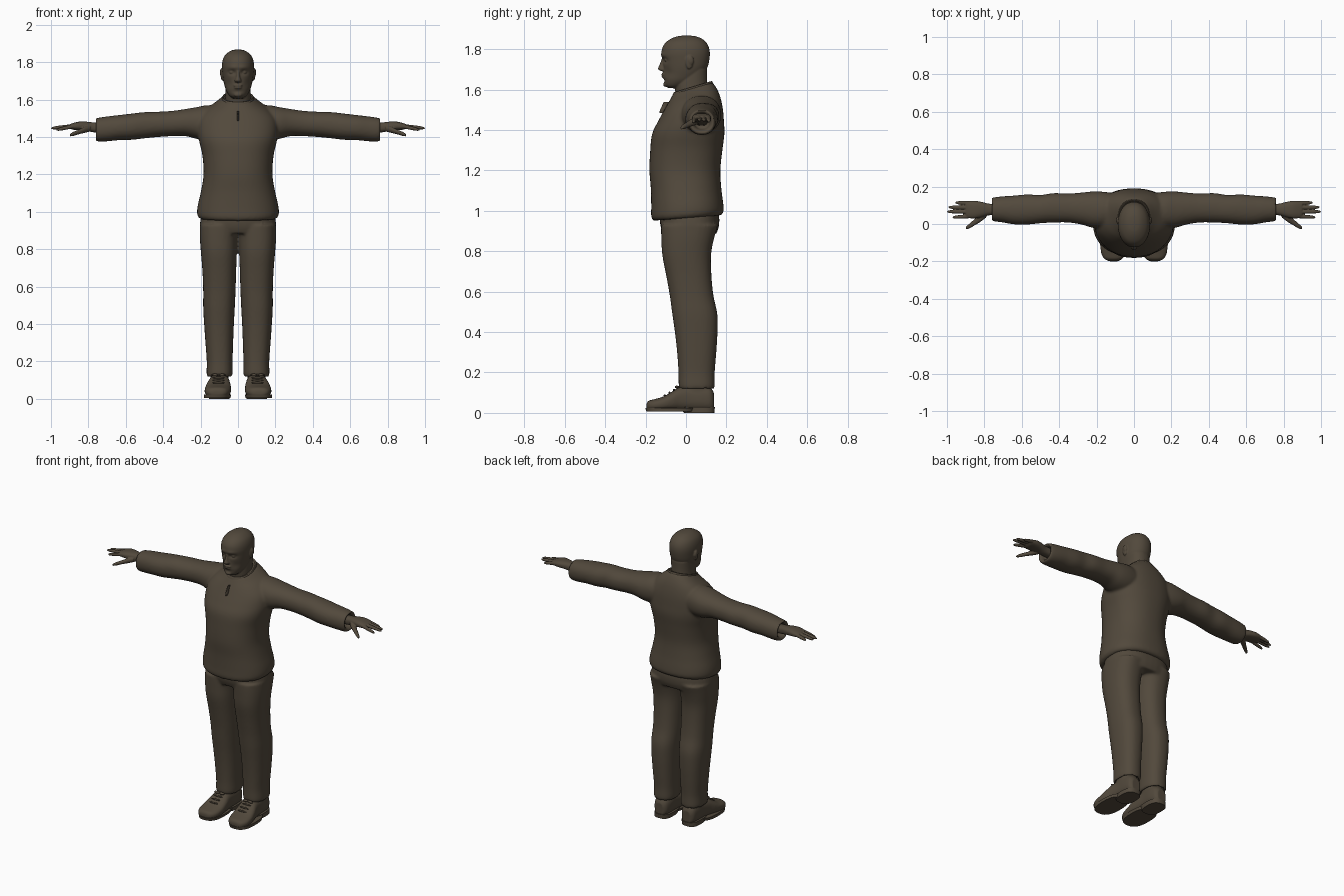
import bpy, bmesh, math
from mathutils import Matrix, Vector

brown = bpy.data.materials.new("dark brown")
brown.diffuse_color = (0.084, 0.066, 0.045, 1)


def spline(p0, p1, p2, p3, t):
    return [0.5 * (2 * b + (c - a) * t + (2 * a - 5 * b + 4 * c - d) * t * t
            + (3 * b - a - 3 * c + d) * t ** 3) for a, b, c, d in zip(p0, p1, p2, p3)]


def loft(bm, axis, rows, p=2.2, n=40, mirror=False, steps=4, tweak=None):
    """Skin rows of (position, a0, a1, b0, b1, tilt): box-bounded superellipses along an axis."""
    rows = [tuple(r) + (0,) * (6 - len(r)) for r in rows]
    fine = []
    for i in range(len(rows) - 1):
        q = [rows[max(i - 1, 0)], rows[i], rows[i + 1], rows[min(i + 2, len(rows) - 1)]]
        fine += [spline(*q, s / steps) for s in range(steps)]
    fine.append(rows[-1])
    for sx in ((1, -1) if mirror else (1,)):
        rings = []
        for t, a0, a1, b0, b1, tilt in fine:
            ring = []
            for k in range(n):
                c, s = math.cos(2 * math.pi * k / n), math.sin(2 * math.pi * k / n)
                da = math.copysign(abs(c) ** (2 / p), c) * (a1 - a0) / 2
                db = math.copysign(abs(s) ** (2 / p), s) * (b1 - b0) / 2
                a, b, u = (a0 + a1) / 2 + da, (b0 + b1) / 2 + db, t + tilt * db
                co = {'x': (u, a, b), 'y': (a, u, b), 'z': (a, b, u)}[axis]
                if tweak:
                    co = tweak(*co)
                ring.append(bm.verts.new((co[0] * sx, co[1], co[2])))
            rings.append(ring)
        for r0, r1 in zip(rings, rings[1:]):
            for k in range(n):
                bm.faces.new((r0[k], r0[(k + 1) % n], r1[(k + 1) % n], r1[k]))
        bm.faces.new(rings[0])
        bm.faces.new(rings[-1])


def ball(bm, loc, size, rot=0, mirror=False):
    for sx in ((1, -1) if mirror else (1,)):
        m = (Matrix.Translation((loc[0] * sx, loc[1], loc[2])) @ Matrix.Rotation(rot, 4, 'X')
             @ Matrix.Diagonal((*size, 1)))
        bmesh.ops.create_uvsphere(bm, u_segments=20, v_segments=12, radius=1, matrix=m)


def finish(name, bm, voxel=0, smooth=3):
    bmesh.ops.recalc_face_normals(bm, faces=bm.faces)
    for f in bm.faces:
        f.smooth = True
    me = bpy.data.meshes.new(name)
    bm.to_mesh(me)
    bm.free()
    me.materials.append(brown)
    ob = bpy.data.objects.new(name, me)
    bpy.context.collection.objects.link(ob)
    if voxel:
        r = ob.modifiers.new("blend", 'REMESH')
        r.mode, r.voxel_size, r.use_smooth_shade = 'VOXEL', voxel, True
        s = ob.modifiers.new("soften", 'SMOOTH')
        s.factor, s.iterations = 0.5, smooth
    return ob


def sym(t, w, b0, b1, tilt=0):
    return (t, -w, w, b0, b1, tilt)


# sweater: torso, sleeves with hollow cuffs
bm = bmesh.new()
loft(bm, 'z', [sym(.965, .205, -.160, .175, .08), sym(.985, .218, -.172, .186, .08),
               sym(1.03, .216, -.172, .184, .05), sym(1.11, .198, -.174, .175),
               sym(1.20, .184, -.181, .170), sym(1.30, .190, -.177, .180),
               sym(1.38, .208, -.168, .190), sym(1.44, .215, -.140, .188),
               sym(1.50, .205, -.112, .182, .06), sym(1.55, .165, -.090, .168, .15),
               sym(1.585, .115, -.075, .148, .25), sym(1.61, .082, -.062, .128, .3)], p=2.3, n=56)
loft(bm, 'x', [(.08, .00, .16, 1.40, 1.56), (.16, -.02, .172, 1.385, 1.57),
               (.22, -.02, .174, 1.39, 1.56), (.28, -.003, .168, 1.405, 1.55),
               (.35, .008, .163, 1.405, 1.54), (.43, .008, .165, 1.40, 1.535),
               (.50, .004, .155, 1.393, 1.533), (.57, -.003, .158, 1.385, 1.525),
               (.64, -.002, .152, 1.383, 1.517), (.70, .008, .148, 1.377, 1.51),
               (.745, .014, .143, 1.376, 1.503), (.762, .02, .138, 1.384, 1.498),
               (.75, .036, .122, 1.40, 1.485), (.72, .04, .118, 1.405, 1.48)], mirror=True)
finish("sweater", bm, .008, 5)

# collar band, zip flap and hem roll
bm = bmesh.new()
loft(bm, 'z', [sym(1.575, .086, -.07, .135, .3), sym(1.598, .087, -.068, .134, .3),
               sym(1.615, .082, -.060, .128, .3), sym(1.605, .072, -.05, .118, .3),
               sym(1.58, .070, -.05, .116, .3)], n=48)
finish("collar", bm)
bm = bmesh.new()
loft(bm, 'z', [sym(1.485, .003, -.132, -.10), sym(1.50, .006, -.128, -.10),
               sym(1.52, .004, -.119, -.09), sym(1.54, .005, -.11, -.08)], n=12)
finish("zip_pull", bm)

# trousers: hips and two legs
bm = bmesh.new()
loft(bm, 'z', [sym(.885, .196, -.112, .150), sym(.92, .204, -.125, .162),
               sym(.96, .200, -.130, .165), sym(1.0, .19, -.13, .16)], p=2.4)
loft(bm, 'z', [(.15, .048, .150, -.015, .12), (.125, .044, .156, -.022, .128), (.118, .036, .163, -.03, .136),
               (.135, .029, .168, -.036, .142), (.20, .029, .167, -.037, .142),
               (.30, .026, .174, -.044, .150), (.40, .022, .181, -.055, .156),
               (.49, .017, .186, -.068, .155), (.58, .013, .186, -.080, .136),
               (.68, .010, .190, -.098, .126), (.78, .006, .198, -.117, .124),
               (.86, .001, .204, -.122, .138), (.93, -.01, .205, -.124, .160)],
     p=2.35, mirror=True)
finish("trousers", bm, .008, 4)

# head, neck, nose, brow, lips and ears
def face(x, y, z):
    if y < 0:
        g = lambda cx, cz, sx, sz: math.exp(-((abs(x) - cx) / sx) ** 2 - ((z - cz) / sz) ** 2)
        y += .013 * g(.033, 1.745, .02, .012) - .005 * g(.025, 1.772, .03, .010)
        y += .005 * g(.05, 1.685, .018, .02) + .004 * g(0, 1.645, .03, .008)
        y -= .006 * g(0, 1.672, .022, .016)
    return x, y, z

bm = bmesh.new()
loft(bm, 'z', [sym(1.607, .026, -.085, -.03), sym(1.62, .045, -.103, .0), sym(1.645, .062, -.110, .05),
               sym(1.675, .072, -.111, .085), sym(1.71, .080, -.112, .106), sym(1.745, .084, -.117, .115),
               sym(1.78, .086, -.121, .118), sym(1.81, .082, -.116, .113), sym(1.835, .071, -.099, .099),
               sym(1.853, .052, -.072, .077), sym(1.864, .031, -.042, .048), sym(1.868, .008, -.012, .016)],
     p=2.15, n=72, steps=6, tweak=face)
loft(bm, 'z', [sym(1.53, .072, -.045, .12), sym(1.58, .069, -.052, .11),
               sym(1.64, .067, -.055, .105), sym(1.70, .066, -.03, .105)])
loft(bm, 'z', [sym(1.692, .013, -.124, -.09), sym(1.698, .019, -.136, -.09), sym(1.706, .017, -.139, -.09),
               sym(1.722, .011, -.132, -.09), sym(1.745, .009, -.123, -.09), sym(1.762, .010, -.117, -.09)], n=20)
ball(bm, (0, -.113, 1.676), (.024, .009, .0055))
ball(bm, (0, -.112, 1.664), (.020, .009, .006))
ball(bm, (0, -.101, 1.626), (.022, .012, .012))
ball(bm, (.033, -.093, 1.746), (.014, .014, .010), mirror=True)
ball(bm, (.084, .014, 1.735), (.009, .018, .034), .15, True)
ball(bm, (.088, .022, 1.745), (.009, .016, .024), .15, True)
finish("head", bm, .004, 2)

# hands: wrist, palm, fingers, thumb
bm = bmesh.new()
loft(bm, 'x', [(.70, .045, .108, 1.42, 1.475), (.77, .047, .108, 1.425, 1.478), (.81, .038, .117, 1.432, 1.482),
               (.85, .030, .124, 1.436, 1.482), (.885, .032, .122, 1.440, 1.474), (.90, .042, .115, 1.448, 1.468)],
     p=2.5, mirror=True)
for y0, y1, tip, z1 in ((.042, .036, .970, 1.438), (.065, .066, 1.0, 1.447),
                        (.088, .090, .992, 1.447), (.111, .114, .955, 1.443)):
    rows = []
    for f, r in ((0, .011), (.35, .0105), (.7, .0095), (.92, .007), (1, .003)):
        x, y, z = .87 + f * (tip - .87), y0 + f * (y1 - y0), 1.460 + f * (z1 - 1.460)
        rows.append((x, y - r, y + r, z - r, z + r))
    loft(bm, 'x', rows, n=16, mirror=True)
loft(bm, 'x', [(.79, .035, .075, 1.430, 1.462), (.82, .012, .055, 1.422, 1.455), (.85, -.006, .028, 1.415, 1.440),
               (.88, -.024, .002, 1.406, 1.428), (.898, -.029, -.014, 1.403, 1.416)], n=20, mirror=True)
finish("hands", bm, .0035, 2)

# shoes: upper and ankle
bm = bmesh.new()
loft(bm, 'y', [(-.196, .085, .140, .018, .045), (-.185, .062, .160, .012, .060), (-.155, .044, .176, .010, .068),
               (-.11, .037, .178, .010, .082), (-.065, .038, .170, .010, .108), (-.03, .042, .160, .010, .128),
               (.02, .046, .152, .010, .135), (.08, .046, .150, .010, .135), (.12, .054, .144, .010, .125),
               (.138, .070, .128, .014, .10)], p=2.6, mirror=True)
loft(bm, 'z', [(.06, .05, .148, -.03, .125), (.10, .05, .148, -.03, .125),
               (.14, .052, .146, -.025, .122), (.17, .054, .144, -.02, .12)], mirror=True)
finish("shoes", bm, .006, 3)

# soles with raised heels
bm = bmesh.new()
loft(bm, 'z', [(.006, .040, .182, -.196, .04), (.024, .036, .182, -.201, .05)], p=2.6, steps=1, mirror=True)
loft(bm, 'z', [(0, .045, .155, -.01, .14), (.028, .042, .155, -.03, .143)], p=2.8, steps=1, mirror=True)
sole = finish("soles", bm)
sole.data.set_sharp_from_angle(angle=math.radians(40))

# laces
bm = bmesh.new()
for i in range(4):
    y, z = -.105 + i * .023, .086 + i * .0135
    ball(bm, (.104, y, z), (.032, .0055, .006), .5, True)
ball(bm, (.085, -.045, .128), (.018, .010, .007), 0, True)
ball(bm, (.123, -.045, .128), (.018, .010, .007), 0, True)
finish("laces", bm)
